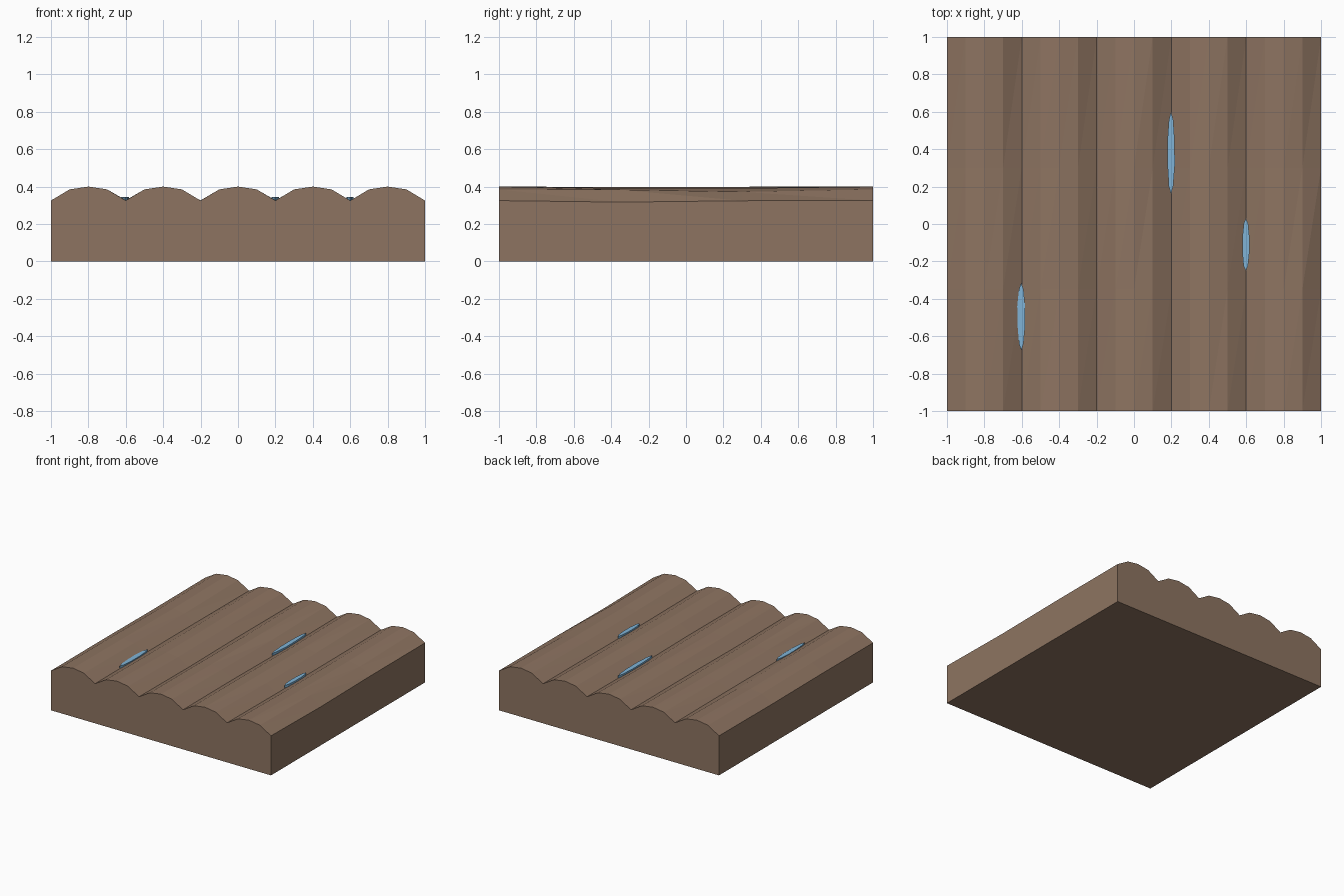
import bpy, bmesh, math, random

if "Cube" in bpy.data.objects:
    bpy.data.objects.remove(bpy.data.objects["Cube"])

random.seed(4)


def material(name, rgb):
    m = bpy.data.materials.new(name)
    m.diffuse_color = (*rgb, 1)
    m.use_nodes = True
    m.node_tree.nodes["Principled BSDF"].inputs["Base Color"].default_value = m.diffuse_color
    return m


soil = material("soil brown", (0.270, 0.175, 0.120))
water = material("water blue", (0.215, 0.455, 0.680))


def add_object(name, bm, mat):
    bmesh.ops.recalc_face_normals(bm, faces=bm.faces)
    me = bpy.data.meshes.new(name)
    bm.to_mesh(me)
    bm.free()
    me.materials.append(mat)
    ob = bpy.data.objects.new(name, me)
    bpy.context.collection.objects.link(ob)
    return ob


# Ploughed field block: five ridges, 0.4 wide, with slightly uneven middle rows
ridge = [0.325, 0.385, 0.40, 0.385]
rows = [-1, -0.35, 0.30, 1]
bm = bmesh.new()
grid = []
for j, y in enumerate(rows):
    line = []
    for i in range(21):
        z = ridge[i % 4]
        if j in (1, 2):
            z -= random.uniform(0, 0.010) if i % 4 else random.uniform(-0.003, 0.006)
        if (i, j) == (19, 2):
            z = 0.372
        if (i, j) == (20, 1):
            z = 0.317
        line.append(bm.verts.new((-1 + 0.1 * i, y, z)))
    grid.append(line)
for j in range(3):
    for i in range(20):
        a, b = grid[j][i], grid[j][i + 1]
        c, d = grid[j + 1][i + 1], grid[j + 1][i]
        bm.faces.new((a, b, c))
        bm.faces.new((a, c, d))
# Flat sides and underside
base = [bm.verts.new((x, y, 0)) for x, y in ((-1, -1), (1, -1), (1, 1), (-1, 1))]
bm.faces.new(base[::-1])
bm.faces.new([base[0], base[1]] + grid[0][::-1])
bm.faces.new([base[2], base[3]] + grid[3])
bm.faces.new([base[1], base[2]] + [r[20] for r in grid[::-1]])
bm.faces.new([base[3], base[0]] + [r[0] for r in grid])
add_object("ploughed_field", bm, soil)


# Long water puddles lying in the furrows
def puddle(name, x, y, half_w, half_l):
    bm = bmesh.new()
    ring = []
    for k in range(10):
        a = 2 * math.pi * (k + 0.5) / 10
        ring.append((x + half_w * math.cos(a) * random.uniform(0.9, 1.05),
                     y + half_l * math.sin(a)))
    low = [bm.verts.new((px, py, 0.325)) for px, py in ring]
    top = [bm.verts.new((px, py, 0.345)) for px, py in ring]
    bm.faces.new(top)
    bm.faces.new(low[::-1])
    for k in range(10):
        n = (k + 1) % 10
        bm.faces.new((low[k], low[n], top[n], top[k]))
    add_object(name, bm, water)


puddle("puddle_left", -0.603, -0.495, 0.022, 0.18)
puddle("puddle_middle", 0.198, 0.38, 0.021, 0.22)
puddle("puddle_right", 0.598, -0.11, 0.021, 0.14)
